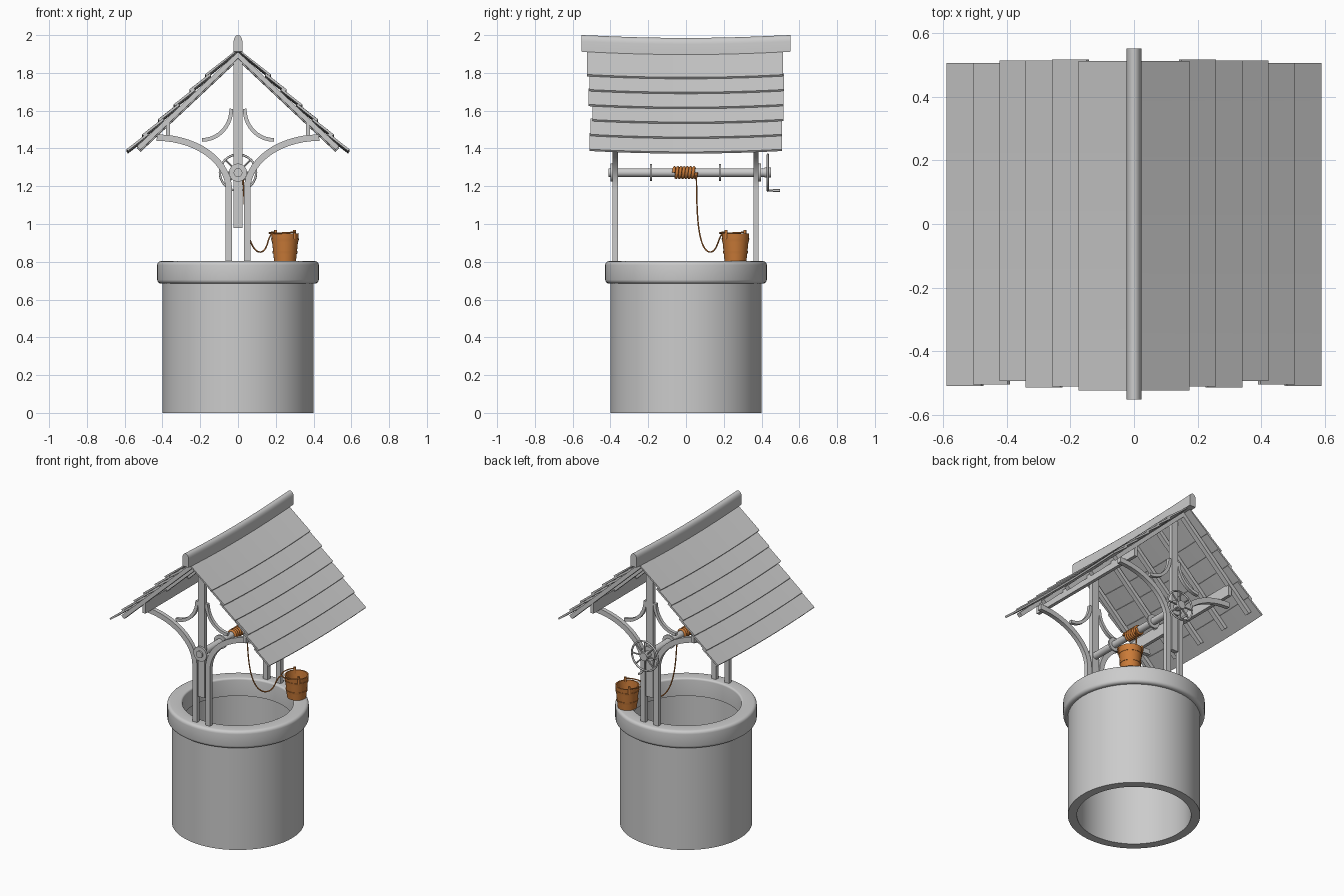
import bpy, bmesh, math
from mathutils import Vector

if "Cube" in bpy.data.objects:
    bpy.data.objects.remove(bpy.data.objects["Cube"])

wood = bpy.data.materials.new("orange_wood")
wood.diffuse_color = (0.6, 0.2, 0.04, 1)
wood.use_nodes = True
wood.node_tree.nodes["Principled BSDF"].inputs["Base Color"].default_value = wood.diffuse_color


def finish(ob, mat=None, angle=35):
    bpy.ops.object.select_all(action='DESELECT')
    ob.select_set(True)
    bpy.context.view_layer.objects.active = ob
    bpy.ops.object.shade_smooth_by_angle(angle=math.radians(angle))
    if mat:
        ob.data.materials.append(mat)
    return ob


def from_bmesh(name, bm, mat=None):
    bmesh.ops.recalc_face_normals(bm, faces=bm.faces)
    me = bpy.data.meshes.new(name)
    bm.to_mesh(me)
    bm.free()
    ob = bpy.data.objects.new(name, me)
    bpy.context.collection.objects.link(ob)
    return finish(ob, mat)


def sag(y):
    return 0.015 * (1 - min(1, (y / 0.53) ** 2))


def prism(name, pts, y0, y1, n=1, droop=False):
    """Extrude an xz outline along y, optionally following the roof sag."""
    bm = bmesh.new()
    rings = []
    for k in range(n + 1):
        y = y0 + (y1 - y0) * k / n
        d = sag(y) if droop else 0
        rings.append([bm.verts.new((x, y, z - d)) for x, z in pts])
    for a, b in zip(rings, rings[1:]):
        for i in range(len(pts)):
            j = (i + 1) % len(pts)
            bm.faces.new((a[i], a[j], b[j], b[i]))
    bm.faces.new(rings[0])
    bm.faces.new(rings[-1])
    return from_bmesh(name, bm)


def lathe(name, prof, segs, center=(0, 0), mat=None):
    """Revolve a closed (radius, z) outline around a vertical axis."""
    bm = bmesh.new()
    rings = []
    for k in range(segs):
        a = math.tau * k / segs
        rings.append([bm.verts.new((center[0] + r * math.cos(a), center[1] + r * math.sin(a), z)) for r, z in prof])
    for k in range(segs):
        a, b = rings[k], rings[(k + 1) % segs]
        for i in range(len(prof)):
            j = (i + 1) % len(prof)
            bm.faces.new((a[i], a[j], b[j], b[i]))
    bmesh.ops.remove_doubles(bm, verts=bm.verts, dist=1e-5)
    return from_bmesh(name, bm, mat)


def rod(name, p, q, r, segs=24, mat=None):
    p, q = Vector(p), Vector(q)
    bpy.ops.mesh.primitive_cylinder_add(vertices=segs, radius=r, depth=(q - p).length, location=(p + q) / 2,
                                        rotation=(q - p).to_track_quat('Z', 'Y').to_euler())
    ob = bpy.context.object
    ob.name = name
    return finish(ob, mat)


def tube(name, pts, r, mat=None, smooth=False):
    cu = bpy.data.curves.new(name, 'CURVE')
    cu.dimensions = '3D'
    cu.bevel_depth = r
    cu.bevel_resolution = 2
    cu.use_fill_caps = True
    sp = cu.splines.new('NURBS' if smooth else 'POLY')
    sp.points.add(len(pts) - 1)
    for s, p in zip(sp.points, pts):
        s.co = (*p, 1)
    if smooth:
        sp.use_endpoint_u = True
        sp.order_u = 4
    ob = bpy.data.objects.new(name, cu)
    bpy.context.collection.objects.link(ob)
    bpy.ops.object.select_all(action='DESELECT')
    ob.select_set(True)
    bpy.context.view_layer.objects.active = ob
    bpy.ops.object.convert(target='MESH')
    return finish(bpy.context.object, mat, 60)


def strip(path, w):
    """Outline of constant width around an xz centre line."""
    left, right = [], []
    for i, p in enumerate(path):
        a, b = path[max(i - 1, 0)], path[min(i + 1, len(path) - 1)]
        d = Vector((b[0] - a[0], b[1] - a[1])).normalized() * w / 2
        left.append((p[0] - d.y, p[1] + d.x))
        right.append((p[0] + d.y, p[1] - d.x))
    return left + right[::-1]


# stone shaft and rounded rim
lathe("well_wall", [(0.4, 0), (0.4, 0.72), (0.345, 0.72), (0.345, 0)], 64)
rim = []
for cx, cz, a0, r in [(0.408, 0.705, -90, 0.02), (0.408, 0.783, 0, 0.02), (0.347, 0.791, 90, 0.012)]:
    for k in range(5):
        a = math.radians(a0 + 22.5 * k)
        rim.append((cx + r * math.cos(a), cz + r * math.sin(a)))
lathe("well_rim", rim + [(0.335, 0.685)], 64)

# two timber frames: king post, curved posts, small curved braces
H = math.pi / 2
for side, y in (("front", -0.374), ("back", 0.371)):
    y0, y1 = y - 0.014, y + 0.014
    prism(side + "_king_post", [(-0.025, 0.98), (0.025, 0.98), (0.025, 1.88), (0, 1.905), (-0.025, 1.88)], y0, y1)
    for s in (-1, 1):
        arm = [(s * 0.048, 0.79)] + [(s * (0.43 - 0.382 * math.cos(k / 14 * H)), 1.18 + 0.277 * math.sin(k / 14 * H))
                                     for k in range(15)]
        # the arc leaves the post vertically and ends level under the eave
        prism(side + "_curved_post", strip(arm, 0.034), y0, y1)
        brace = [(s * (0.19 - 0.155 * math.cos(k / 10 * H)), 1.61 - 0.165 * math.sin(k / 10 * H)) for k in range(11)]
        prism(side + "_small_brace", strip(brace, 0.02), y0 + 0.003, y1 - 0.003)

# roof: overlapping boards, rafters and purlins on each slope
T, ANG = 0.012, math.radians(38)
ends = [(-0.51, 0.507), (-0.505, 0.507), (-0.495, 0.515), (-0.515, 0.515), (-0.512, 0.518), (-0.525, 0.513)]
ux, uz = -math.cos(ANG), math.sin(ANG)
for s in (-1, 1):
    for i, (ya, yb) in enumerate(ends):
        x, z = 0.59 - 0.083 * i, 1.397 + 0.079 * i
        n = x / math.cos(ANG) if i == 5 else 0.138
        pts = [(x, z), (x + ux * n, z + uz * n), (x + ux * n - uz * T * (i < 5), z + uz * n + ux * T),
               (x - uz * T, z + ux * T)]
        prism("roof_board", [(s * px, pz) for px, pz in pts], ya, yb, 10, True)
    for y in (-0.45, -0.225, 0, 0.225, 0.45):
        pts = [(0, 1.915), (0.535, 1.415), (0.515, 1.397), (0, 1.88)]
        prism("rafter", [(s * px, pz) for px, pz in pts], y - 0.015, y + 0.015, 1, True)
    prism("purlin", [(s * px, pz) for px, pz in [(0.36, 1.468), (0.382, 1.468), (0.382, 1.525), (0.36, 1.545)]],
          -0.46, 0.46)

# sagging ridge beam with rounded top
ridge = [(-0.023, 1.912), (0.023, 1.912)] + [(0.023 * math.cos(k / 8 * math.pi), 1.967 + 0.033 * math.sin(k / 8 * math.pi))
                                             for k in range(9)]
prism("ridge_beam", ridge, -0.552, 0.552, 14, True)

# windlass
Z = 1.272
rod("axle", (0, -0.41, Z), (0, 0.45, Z), 0.023)
for y in (-0.185, 0.18):
    rod("drum_flange", (0, y - 0.005, Z), (0, y + 0.005, Z), 0.045)
for y in (-0.394, 0.391):
    rod("axle_plate", (0, y - 0.007, Z), (0, y + 0.007, Z), 0.048)

# crank wheel with spokes and handle
WY = 0.433
bpy.ops.mesh.primitive_torus_add(major_segments=40, minor_segments=8, major_radius=0.096, minor_radius=0.006,
                                 location=(0, WY, Z), rotation=(H, 0, 0))
bpy.context.object.name = "crank_wheel_rim"
finish(bpy.context.object, angle=60)
rod("crank_wheel_hub", (0, 0.415, Z), (0, 0.45, Z), 0.027)
for k in range(8):
    a = math.tau * k / 8
    rod("crank_wheel_spoke", (0, WY, Z), (0.096 * math.cos(a), WY, Z + 0.096 * math.sin(a)), 0.005, 8)
rod("crank_handle", (0, WY, Z - 0.095), (0, 0.496, Z - 0.095), 0.005, 12)
rod("crank_grip", (0, 0.46, Z - 0.095), (0, 0.498, Z - 0.095), 0.007, 12)

# rope coil and slack rope down to the bucket
turns, per = 7, 20
coil = []
for k in range(turns * per + 1):
    a = math.tau * k / per
    coil.append((0.026 * math.cos(a), -0.065 + 0.12 * k / (turns * per), Z + 0.026 * math.sin(a)))
tube("rope_coil", coil, 0.0085, wood)
tube("slack_rope", [(0.027, 0.055, Z), (0.03, 0.056, 1.15), (0.04, 0.06, 1.0), (0.07, 0.085, 0.88), (0.115, 0.125, 0.84),
                    (0.155, 0.165, 0.87), (0.165, 0.18, 0.94), (0.183, 0.196, 0.95)], 0.004, wood, True)

# bucket with hoops, ears and a dropped bail handle
bx, by, bz = 0.249, 0.262, 0.803
lathe("bucket", [(0, bz), (0.058, bz), (0.073, 0.95), (0.065, 0.95), (0.052, 0.82), (0, 0.82)], 28, (bx, by), wood)
for z in (0.85, 0.915):
    r = 0.058 + 0.015 * (z - bz) / 0.147
    lathe("bucket_hoop", [(r - 0.004, z - 0.007), (r + 0.002, z - 0.007), (r + 0.004, z + 0.007), (r - 0.004, z + 0.007)],
          28, (bx, by), wood)
q = math.sqrt(0.5)
for s in (-1, 1):
    ex, ey = bx + s * 0.07 * q, by - s * 0.07 * q
    rod("bucket_ear", (ex, ey, 0.92), (ex, ey, 0.968), 0.008, 12, wood)
bail = []
for k in range(17):
    a = math.pi * k / 16
    u, v = 0.077 * math.cos(a), 0.092 * math.sin(a)
    bail.append((bx + q * (u - v), by - q * (u + v), 0.957 - 0.006 * math.sin(a)))
tube("bucket_bail", bail, 0.004, wood)
